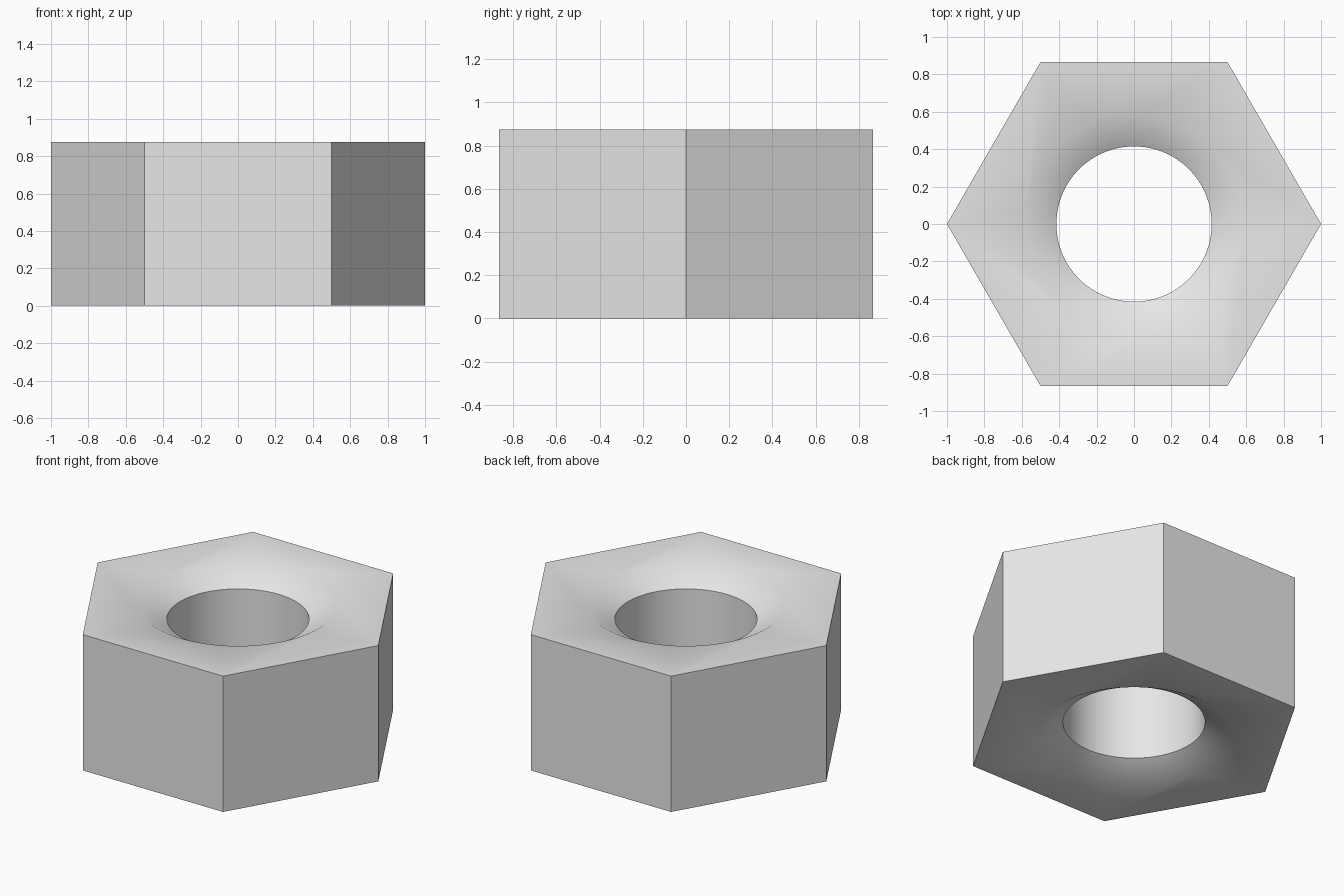
import bpy
import bmesh
import math

if "Cube" in bpy.data.objects:
    bpy.data.objects.remove(bpy.data.objects["Cube"], do_unlink=True)

HEIGHT = 0.875
BORE = 0.415        # bore radius
SINK = 0.58         # outer radius of the countersink
DEPTH = 0.096       # countersink depth
SIDES = 6
ARC = 16            # bore segments per hexagon side

# Plain grey metal
steel = bpy.data.materials.new("grey_steel")
steel.use_nodes = True
grey = (0.8, 0.8, 0.8, 1)
steel.diffuse_color = grey
steel.node_tree.nodes["Principled BSDF"].inputs["Base Color"].default_value = grey

bm = bmesh.new()


def ring(radius, z, count):
    step = 2 * math.pi / count
    return [bm.verts.new((radius * math.cos(i * step), radius * math.sin(i * step), z))
            for i in range(count)]


def join(a, b):
    n = len(a)
    for i in range(n):
        j = (i + 1) % n
        bm.faces.new((a[i], a[j], b[j], b[i]))


def cap(outer, inner):
    # One face per hexagon side, ending on its share of the round opening
    n = len(inner)
    for k in range(SIDES):
        arc = [inner[(k * ARC + i) % n] for i in range(ARC + 1)]
        bm.faces.new([outer[k], outer[(k + 1) % SIDES]] + arc[::-1])


# Hexagonal body, countersinks and bore
count = SIDES * ARC
hex_low, hex_high = ring(1, 0, SIDES), ring(1, HEIGHT, SIDES)
sink_low, sink_high = ring(SINK, 0, count), ring(SINK, HEIGHT, count)
bore_low, bore_high = ring(BORE, DEPTH, count), ring(BORE, HEIGHT - DEPTH, count)

join(hex_low, hex_high)
cap(hex_high, sink_high)
join(sink_high, bore_high)
join(bore_high, bore_low)
join(bore_low, sink_low)
cap(hex_low, sink_low)
bmesh.ops.recalc_face_normals(bm, faces=bm.faces)

mesh = bpy.data.meshes.new("hex_nut")
bm.to_mesh(mesh)
bm.free()
mesh.materials.append(steel)
nut = bpy.data.objects.new("hex_nut", mesh)
bpy.context.collection.objects.link(nut)

# Soft countersink rims, crisp hexagon and bore edges
bpy.ops.object.select_all(action="DESELECT")
nut.select_set(True)
bpy.context.view_layer.objects.active = nut
bpy.ops.object.shade_smooth_by_angle(angle=math.radians(40))
